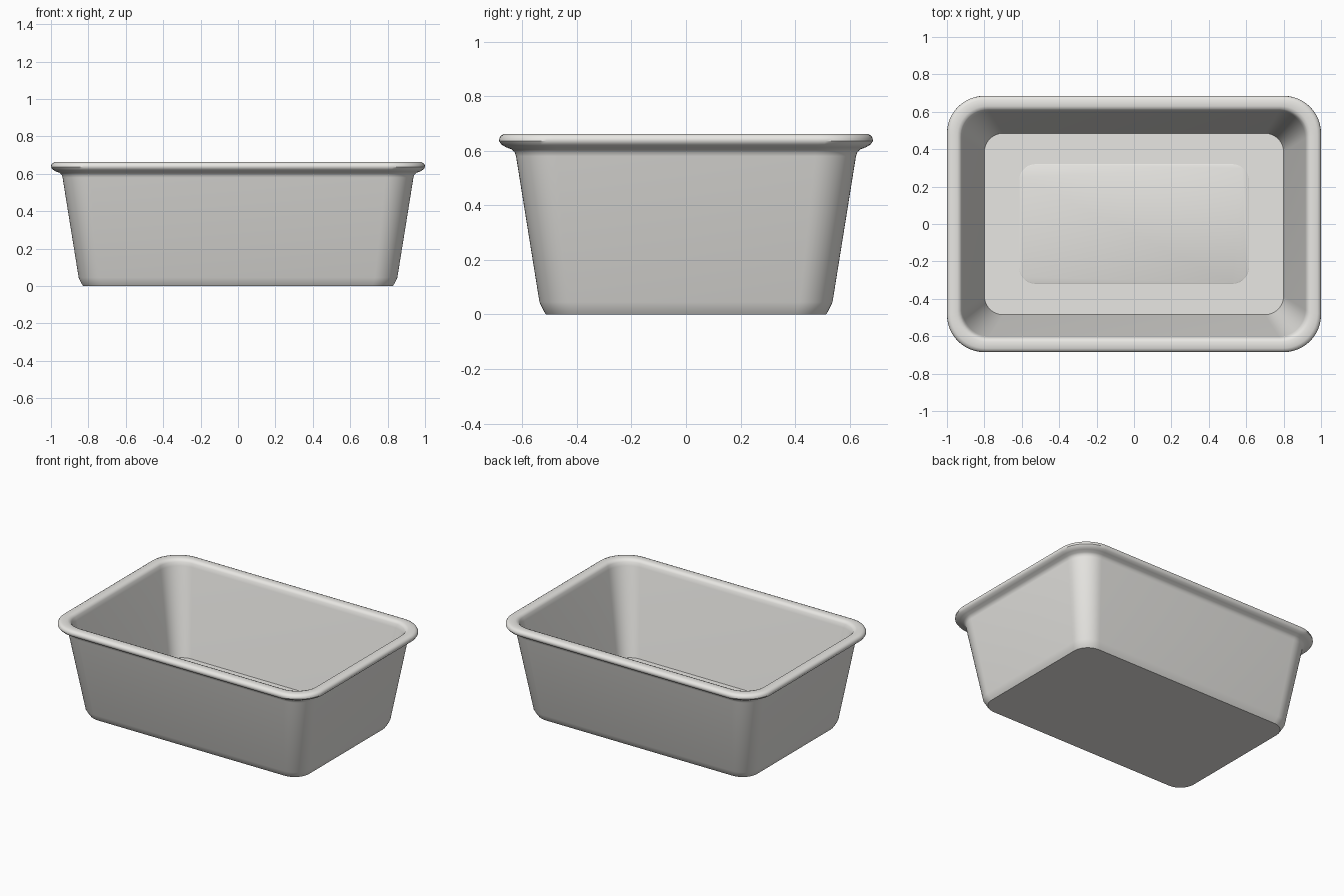
import bpy, bmesh, math

if "Cube" in bpy.data.objects:
    bpy.data.objects.remove(bpy.data.objects["Cube"])

SEG = 12  # segments per rounded corner

# Warm light grey finish
mat = bpy.data.materials.new("warm_grey")
mat.diffuse_color = (0.81, 0.80, 0.77, 1)
mat.use_nodes = True
mat.node_tree.nodes["Principled BSDF"].inputs["Base Color"].default_value = mat.diffuse_color


def ring(bm, hx, hy, r, z):
    """One rounded-rectangle loop of vertices."""
    verts = []
    for i, (sx, sy) in enumerate([(1, 1), (-1, 1), (-1, -1), (1, -1)]):
        for k in range(SEG + 1):
            a = math.pi / 2 * (i + k / SEG)
            verts.append(bm.verts.new((sx * (hx - r) + r * math.cos(a),
                                       sy * (hy - r) + r * math.sin(a), z)))
    return verts


def loft(name, profile):
    """Skin a series of rounded rectangles and cap both ends."""
    bm = bmesh.new()
    rings = [ring(bm, *p) for p in profile]
    for a, b in zip(rings, rings[1:]):
        n = len(a)
        for i in range(n):
            j = (i + 1) % n
            bm.faces.new((a[i], a[j], b[j], b[i]))
    bm.faces.new(rings[0][::-1])
    bm.faces.new(rings[-1])
    bmesh.ops.recalc_face_normals(bm, faces=bm.faces)
    me = bpy.data.meshes.new(name)
    bm.to_mesh(me)
    bm.free()
    me.materials.append(mat)
    ob = bpy.data.objects.new(name, me)
    bpy.context.collection.objects.link(ob)
    bpy.ops.object.select_all(action='DESELECT')
    ob.select_set(True)
    bpy.context.view_layer.objects.active = ob
    bpy.ops.object.shade_smooth_by_angle(angle=math.radians(40))
    return ob


INSET = 0.315  # the short side is this much nearer the centre than the long side

# Cross-section as (half width, corner radius, height)
outside = [(0.828, 0.11, 0.0), (0.836, 0.115, 0.012), (0.852, 0.12, 0.045),
           (0.938, 0.15, 0.58), (0.943, 0.155, 0.595), (0.954, 0.165, 0.605)]
rim = [(0.975, 0.185, 0.613), (0.992, 0.195, 0.623), (1.0, 0.2, 0.635),
       (0.999, 0.199, 0.646), (0.993, 0.195, 0.656), (0.98, 0.187, 0.662),
       (0.945, 0.16, 0.662), (0.931, 0.15, 0.657), (0.922, 0.145, 0.645)]
inside = [(0.916, 0.142, 0.62), (0.80, 0.10, 0.05)]

# Tub body with rolled rim and floor
loft("tub_body", [(w, w - INSET, r, z) for w, r, z in outside + rim + inside])

# Very shallow raised panel on the tub floor
loft("floor_panel", [(0.615, 0.32, 0.09, 0.045), (0.615, 0.32, 0.09, 0.056),
                     (0.611, 0.316, 0.086, 0.058)])
